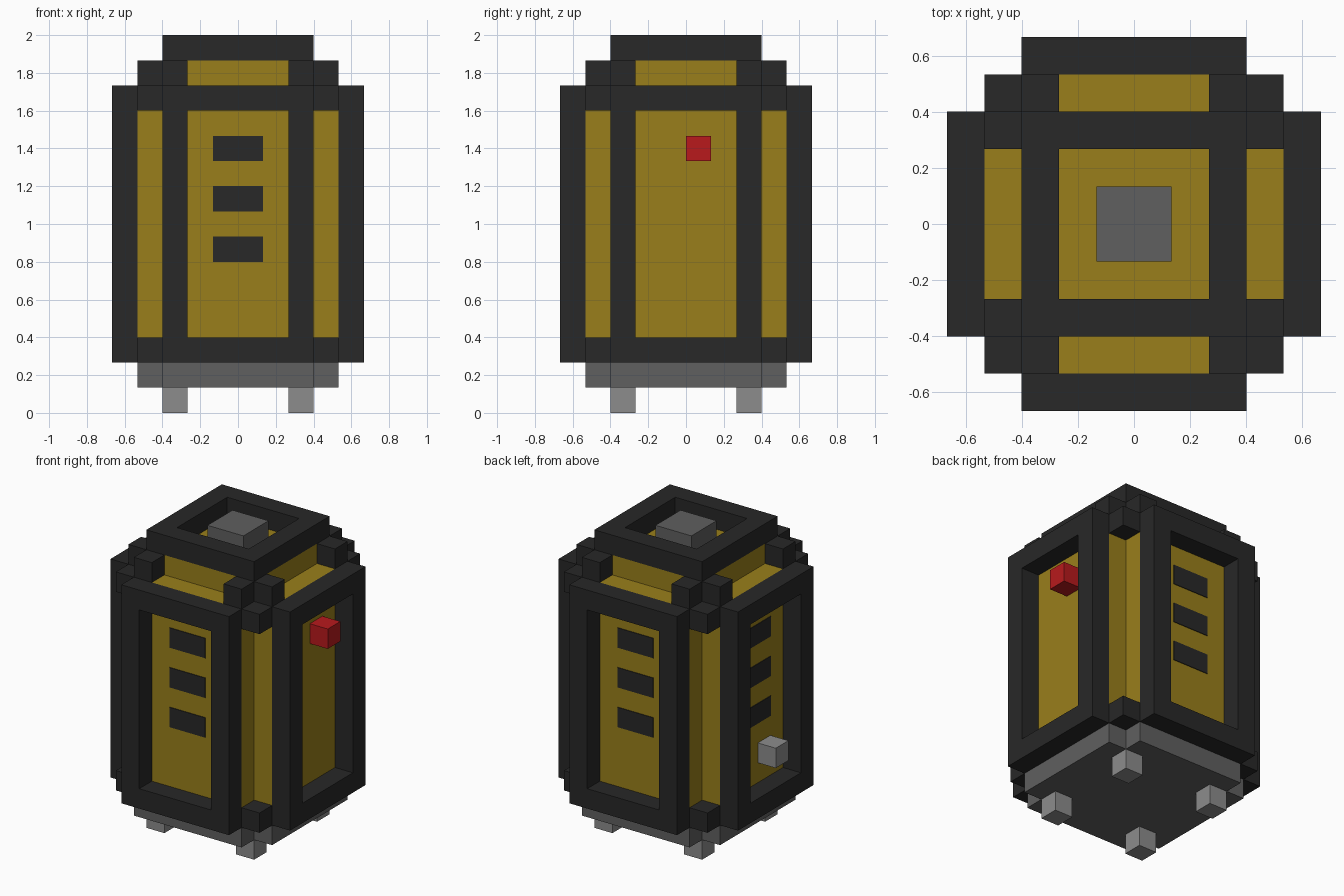
import bpy, bmesh
from math import pi
from mathutils import Matrix, Vector

cube = bpy.data.objects.get("Cube")
if cube:
    bpy.data.objects.remove(cube)

U = 2 / 15  # one block


def material(name, rgb):
    m = bpy.data.materials.new(name)
    m.use_nodes = True
    m.diffuse_color = (*rgb, 1)
    m.node_tree.nodes["Principled BSDF"].inputs["Base Color"].default_value = (*rgb, 1)
    return m


DARK = material("charcoal", (0.021, 0.021, 0.021))
YELLOW = material("mustard yellow", (0.32, 0.212, 0.011))
GREY = material("mid grey", (0.115, 0.115, 0.115))
LIGHT = material("light grey", (0.262, 0.262, 0.262))
RED = material("red", (0.48, 0.01, 0.012))


def finish(name, bm, mat, matrix=Matrix()):
    """Turn a bmesh in block units into an object."""
    bmesh.ops.transform(bm, matrix=Matrix.Scale(U, 4) @ matrix, verts=bm.verts)
    bmesh.ops.recalc_face_normals(bm, faces=bm.faces)
    mesh = bpy.data.meshes.new(name)
    bm.to_mesh(mesh)
    bm.free()
    mesh.materials.append(mat)
    ob = bpy.data.objects.new(name, mesh)
    bpy.context.collection.objects.link(ob)


def box(name, centre, size, mat, matrix=Matrix()):
    bm = bmesh.new()
    bmesh.ops.create_cube(bm, size=1)
    bmesh.ops.scale(bm, vec=size, verts=bm.verts)
    bmesh.ops.translate(bm, vec=centre, verts=bm.verts)
    finish(name, bm, mat, matrix)


def extrude_up(bm, height):
    out = bmesh.ops.extrude_face_region(bm, geom=bm.faces[:])["geom"]
    verts = [v for v in out if isinstance(v, bmesh.types.BMVert)]
    bmesh.ops.translate(bm, vec=(0, 0, height), verts=verts)


def notched_prism(name, z, height, mat):
    """Square block with one-block notches down its four corners."""
    corner = [(4, 3), (3, 3), (3, 4)]
    outline = []
    for k in range(4):
        turn = Matrix.Rotation(k * pi / 2, 3, 'Z')
        outline += [turn @ Vector((x, y, z)) for x, y in corner]
    bm = bmesh.new()
    bm.faces.new([bm.verts.new(p) for p in outline])
    extrude_up(bm, height)
    finish(name, bm, mat)


def frame(name, width, height, matrix):
    """Rectangular border one block wide and one block deep."""
    bm = bmesh.new()
    rings = []
    for w, h in ((width / 2, height / 2), (width / 2 - 1, height / 2 - 1)):
        signs = ((-1, -1), (1, -1), (1, 1), (-1, 1))
        rings.append([bm.verts.new((sx * w, sy * h, 0)) for sx, sy in signs])
    outer, inner = rings
    for i in range(4):
        j = (i + 1) % 4
        bm.faces.new((outer[i], outer[j], inner[j], inner[i]))
    extrude_up(bm, 1)
    finish(name, bm, DARK, matrix)


# Base and body
notched_prism("base", 1, 1, GREY)
notched_prism("body", 2, 11, YELLOW)
box("upper_body", (0, 0, 13.5), (6, 6, 1), YELLOW)

# Lid frame and top button
frame("top_frame", 6, 6, Matrix.Translation((0, 0, 14)))
box("top_button", (0, 0, 14.5), (2, 2, 1), GREY)

# Four sides: frame, vents, edge brackets, corner blocks and feet
for k, side in enumerate(("front", "left", "back", "right")):
    turn = Matrix.Rotation(k * pi / 2, 4, 'Z')
    upright = Matrix.Translation((0, -4, 7.5)) @ Matrix.Rotation(pi / 2, 4, 'X')
    frame(side + "_frame", 6, 11, turn @ upright)
    if side != "left":
        for i in range(3):
            box(f"{side}_vent_{i + 1}", (0, -4, 6.5 + 2 * i), (2, 0.07, 1), DARK, turn)
    for sx in (-1, 1):
        box(side + "_edge_bracket", (sx * 2.5, -3.5, 13.5), (1, 1, 1), DARK, turn)
    for z, level in ((2.5, "lower"), (12.5, "upper")):
        box(f"{level}_corner_block", (3.5, -3.5, z), (1, 1, 1), DARK, turn)
    box("foot", (2.5, -2.5, 0.5), (1, 1, 1), LIGHT, turn)

# Side knobs
box("red_knob", (4.5, 0.5, 10.5), (1, 1, 1), RED)
box("grey_knob", (-4.5, -0.5, 4.5), (1, 1, 1), LIGHT)
